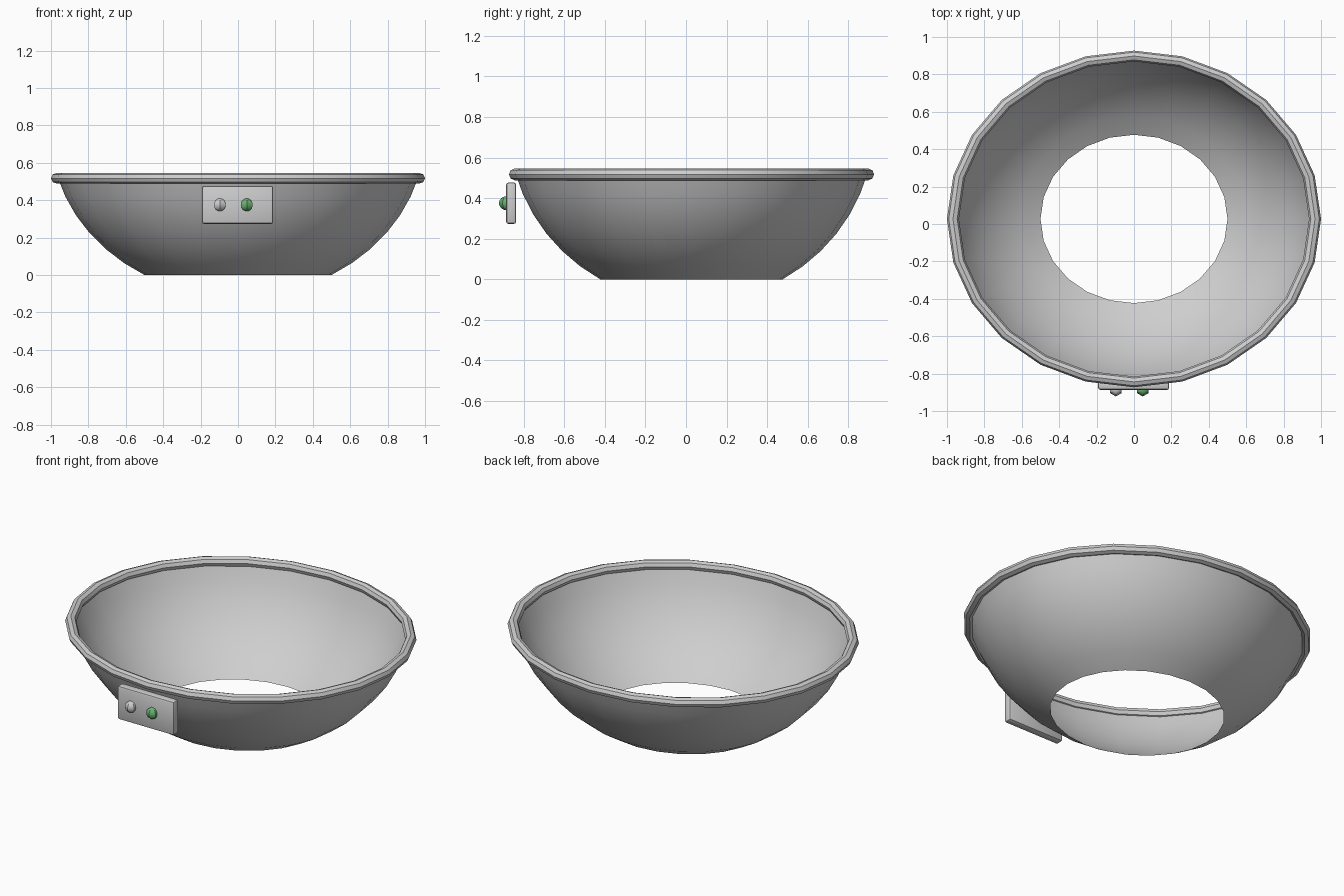
import bpy, bmesh
from math import sin, cos, pi, radians

cube = bpy.data.objects.get("Cube")
if cube:
    bpy.data.objects.remove(cube, do_unlink=True)

CENTRE_Y, DEPTH = 0.027, 0.9   # the basin is slightly oval, front to back
SIDES = 24


def material(name, rgb):
    m = bpy.data.materials.new(name)
    m.use_nodes = True
    m.diffuse_color = (*rgb, 1)
    m.node_tree.nodes["Principled BSDF"].inputs["Base Color"].default_value = (*rgb, 1)
    return m


grey = material("light grey", (0.62, 0.62, 0.62))
green = material("button green", (0.14, 0.45, 0.16))


def finish(name, bm, mat, location=(0, 0, 0)):
    mesh = bpy.data.meshes.new(name)
    bm.to_mesh(mesh)
    bm.free()
    mesh.materials.append(mat)
    obj = bpy.data.objects.new(name, mesh)
    obj.location = location
    bpy.context.collection.objects.link(obj)
    bpy.ops.object.select_all(action="DESELECT")
    obj.select_set(True)
    bpy.context.view_layer.objects.active = obj
    bpy.ops.object.shade_smooth_by_angle(angle=radians(30))


def lathe(profile, sides, closed=False, depth=1.0):
    """Revolve (radius, z) points, listed bottom to top on the outside."""
    bm = bmesh.new()
    rings = [[bm.verts.new((r * cos(2 * pi * i / sides + pi / 2),
                            r * sin(2 * pi * i / sides + pi / 2) * depth, z))
              for i in range(sides)] for r, z in profile]
    pairs = list(zip(rings, rings[1:]))
    if closed:
        pairs.append((rings[-1], rings[0]))
    for low, high in pairs:
        for i in range(sides):
            j = (i + 1) % sides
            bm.faces.new((low[i], low[j], high[j], high[i]))
    # Join the points that meet at a pole
    bmesh.ops.remove_doubles(bm, verts=bm.verts[:], dist=0.00001)
    return bm


# Open-bottomed bowl: a band of a squashed sphere
angles = [60, 52.5, 45, 37.5, 30, 22.5, 15.7]
bowl = [(cos(radians(a)), 0.87 * (sin(radians(60)) - sin(radians(a)))) for a in angles]
finish("bowl", lathe(bowl, SIDES, depth=DEPTH), grey, (0, CENTRE_Y, 0))

# Eight-sided rolled rim
rim = [(0.968 + 0.032 * cos(k * pi / 4), 0.517 + 0.029 * sin(k * pi / 4)) for k in range(8)]
finish("rim", lathe(rim, SIDES, closed=True, depth=DEPTH), grey, (0, CENTRE_Y, 0))

# Control panel with softened edges
bm = bmesh.new()
bmesh.ops.create_cube(bm, size=1)
bmesh.ops.scale(bm, vec=(0.38, 0.05, 0.204), verts=bm.verts[:])
bmesh.ops.bevel(bm, geom=bm.edges[:], offset=0.012, segments=2, profile=0.5, affect="EDGES")
finish("control_panel", bm, grey, (-0.002, -0.862, 0.375))

# Two six-sided round buttons
button = [(0.036 * sin(k * pi / 12), -0.034 * cos(k * pi / 12)) for k in range(13)]
for name, x, mat in (("right_button", -0.097, grey), ("left_button", 0.047, green)):
    finish(name, lathe(button, 6), mat, (x, -0.886, 0.375))
